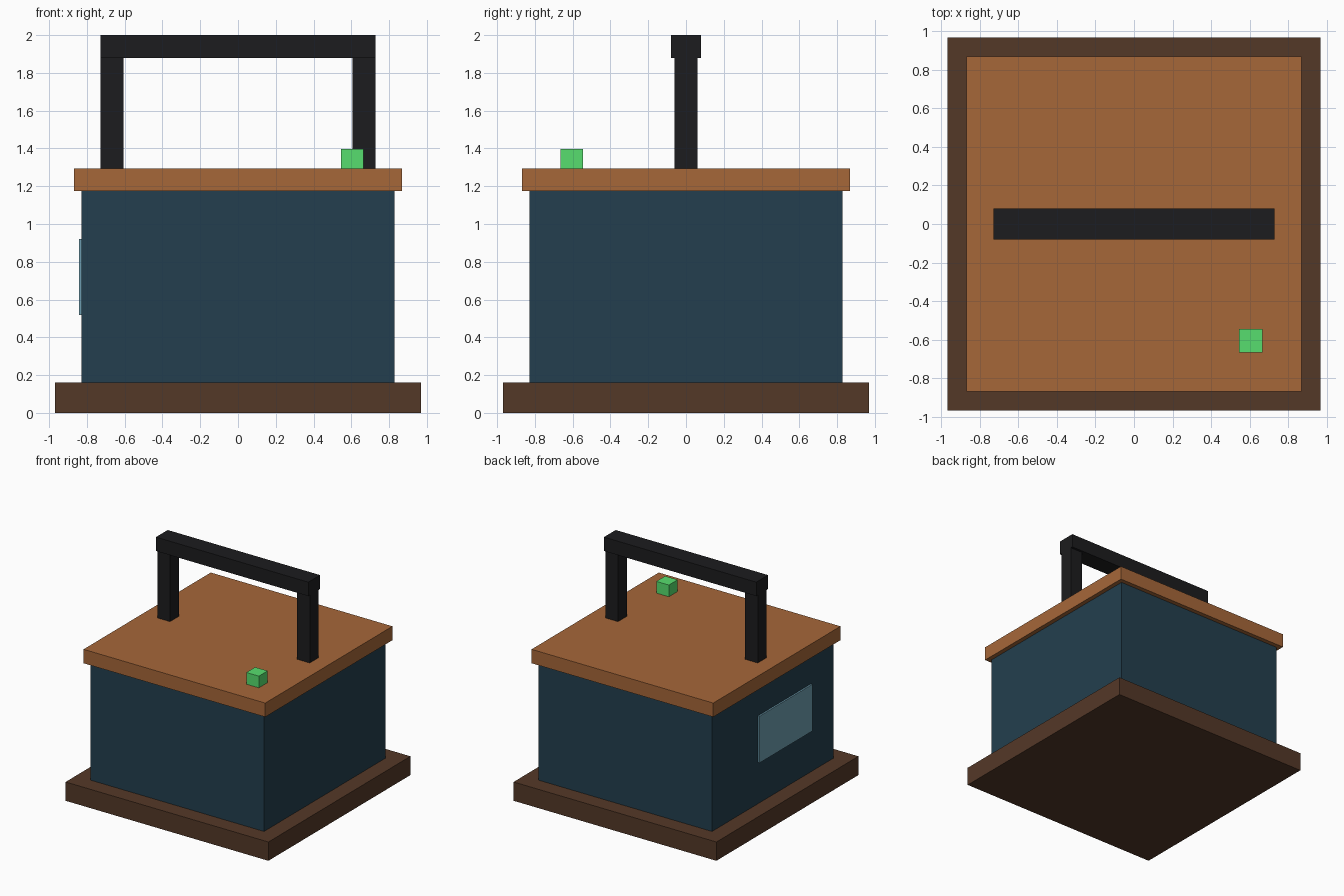
import bpy

if "Cube" in bpy.data.objects:
    bpy.data.objects.remove(bpy.data.objects["Cube"])


def material(name, rgb):
    # 8-bit display colour to linear
    m = bpy.data.materials.new(name)
    lin = [((c / 255 + 0.055) / 1.055) ** 2.4 for c in rgb]
    m.diffuse_color = (*lin, 1)
    m.use_nodes = True
    m.node_tree.nodes["Principled BSDF"].inputs["Base Color"].default_value = m.diffuse_color
    return m


def box(name, lo, hi, mat):
    centre = [(a + b) / 2 for a, b in zip(lo, hi)]
    bpy.ops.mesh.primitive_cube_add(size=1, location=centre)
    ob = bpy.context.object
    ob.name = name
    ob.scale = [b - a for a, b in zip(lo, hi)]
    bpy.ops.object.transform_apply(location=False, rotation=False, scale=True)
    ob.data.materials.append(mat)
    return ob


def slab(name, half, z0, z1, mat):
    return box(name, (-half, -half, z0), (half, half, z1), mat)


dark_wood = material("dark_wood", (84, 56, 39))
blue_paint = material("blue_paint", (35, 63, 78))
light_wood = material("light_wood", (166, 103, 57))
black = material("black", (28, 28, 30))
green = material("green", (87, 222, 110))
glass = material("pale_blue", (109, 158, 177))

# Stacked square case
slab("base", 0.968, 0, 0.162, dark_wood)
slab("body", 0.828, 0.162, 1.175, blue_paint)
slab("lid", 0.867, 1.175, 1.295, light_wood)

# Carrying handle
for side, x in (("left", -0.667), ("right", 0.667)):
    box(f"{side}_handle_post", (x - 0.06, -0.06, 1.295), (x + 0.06, 0.06, 1.88), black)
box("handle_bar", (-0.727, -0.08, 1.88), (0.727, 0.08, 2.0), black)

# Small button on the lid and window panel on the left side
box("button", (0.545, -0.665, 1.295), (0.665, -0.545, 1.396), green)
box("side_window", (-0.842, -0.52, 0.517), (-0.82, 0.2, 0.92), glass)
